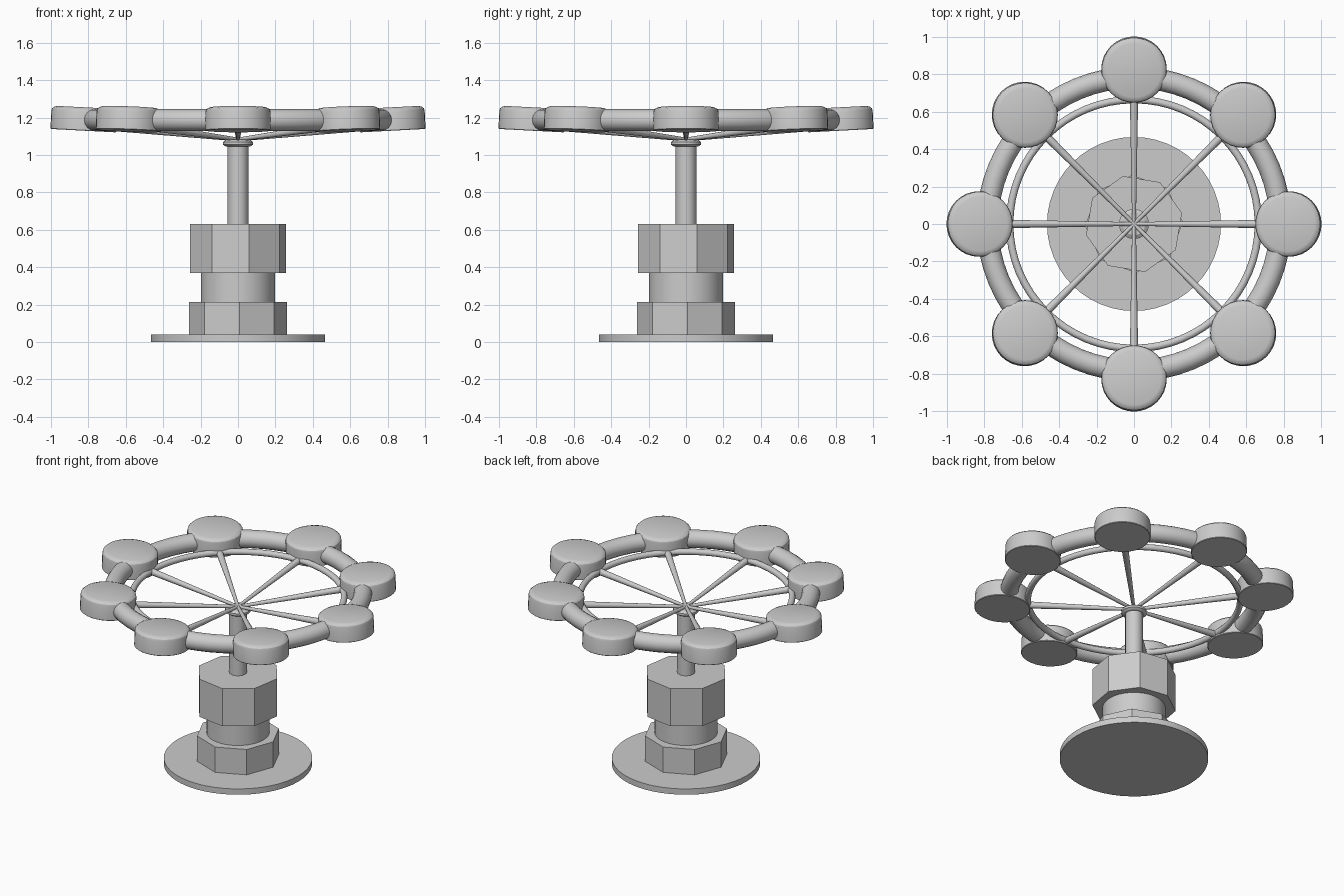
import bpy, math
from mathutils import Vector, Matrix

if "Cube" in bpy.data.objects:
    bpy.data.objects.remove(bpy.data.objects["Cube"])


def smooth(obj):
    bpy.ops.object.select_all(action='DESELECT')
    obj.select_set(True)
    bpy.context.view_layer.objects.active = obj
    bpy.ops.object.shade_smooth_by_angle(angle=math.radians(30))


def cylinder(name, r, z0, z1, sides, turn=0.0, shade=True):
    # turn = angle in degrees of the first corner
    bpy.ops.mesh.primitive_cylinder_add(vertices=sides, radius=r, depth=z1 - z0,
                                        location=(0, 0, (z0 + z1) / 2),
                                        rotation=(0, 0, math.radians(turn)))
    obj = bpy.context.object
    obj.name = name
    if shade:
        smooth(obj)
    return obj


def lathe(name, profile, sides, matrix=None):
    # revolve (radius, z) points into a capped solid
    verts = [(r * math.cos(2 * math.pi * i / sides), r * math.sin(2 * math.pi * i / sides), z)
             for r, z in profile for i in range(sides)]
    faces = [(k * sides + i, k * sides + (i + 1) % sides,
              (k + 1) * sides + (i + 1) % sides, (k + 1) * sides + i)
             for k in range(len(profile) - 1) for i in range(sides)]
    faces.append(tuple(reversed(range(sides))))
    faces.append(tuple(range((len(profile) - 1) * sides, len(profile) * sides)))
    mesh = bpy.data.meshes.new(name)
    mesh.from_pydata(verts, [], faces)
    obj = bpy.data.objects.new(name, mesh)
    bpy.context.collection.objects.link(obj)
    if matrix:
        obj.matrix_world = matrix
    smooth(obj)
    return obj


def ring(name, major, minor, z):
    bpy.ops.mesh.primitive_torus_add(major_radius=major, minor_radius=minor,
                                     major_segments=64, minor_segments=16,
                                     location=(0, 0, z))
    bpy.context.object.name = name
    smooth(bpy.context.object)


# Base flange, octagonal nuts and valve body
cylinder("base_flange", 0.465, 0.0, 0.04, 48)
cylinder("lower_nut", 0.262, 0.04, 0.215, 8, 2, False)
cylinder("body_collar", 0.197, 0.21, 0.375, 32)
cylinder("upper_nut", 0.263, 0.37, 0.63, 8, 13, False)

# Stem with its cap
cylinder("stem", 0.055, 0.62, 1.06, 32)
lathe("stem_cap", [(0.065, 1.045), (0.08, 1.055), (0.08, 1.07), (0.06, 1.083)], 32)

# Wheel rims
ring("outer_rim", 0.783, 0.058, 1.187)
ring("inner_rim", 0.665, 0.02, 1.152)

# Tapered spokes and tilted rim knobs, eight of each
knob_profile = [(0.172, -0.063), (0.175, -0.06), (0.175, 0.035),
                (0.172, 0.047), (0.163, 0.056), (0.145, 0.062)]
for i in range(8):
    turn = Matrix.Rotation(i * math.pi / 4, 4, 'Z')
    start, end = Vector((0, 0, 1.083)), Vector((0.72, 0, 1.155))
    aim = (end - start).to_track_quat('Z', 'Y').to_matrix().to_4x4()
    lathe(f"spoke_{i + 1}", [(0.01, 0), (0.023, (end - start).length)], 12,
          turn @ Matrix.Translation(start) @ aim)
    tilt = Matrix.Rotation(math.radians(-3), 4, 'Y')
    lathe(f"rim_knob_{i + 1}", knob_profile, 32,
          turn @ Matrix.Translation((0.825, 0, 1.193)) @ tilt)
